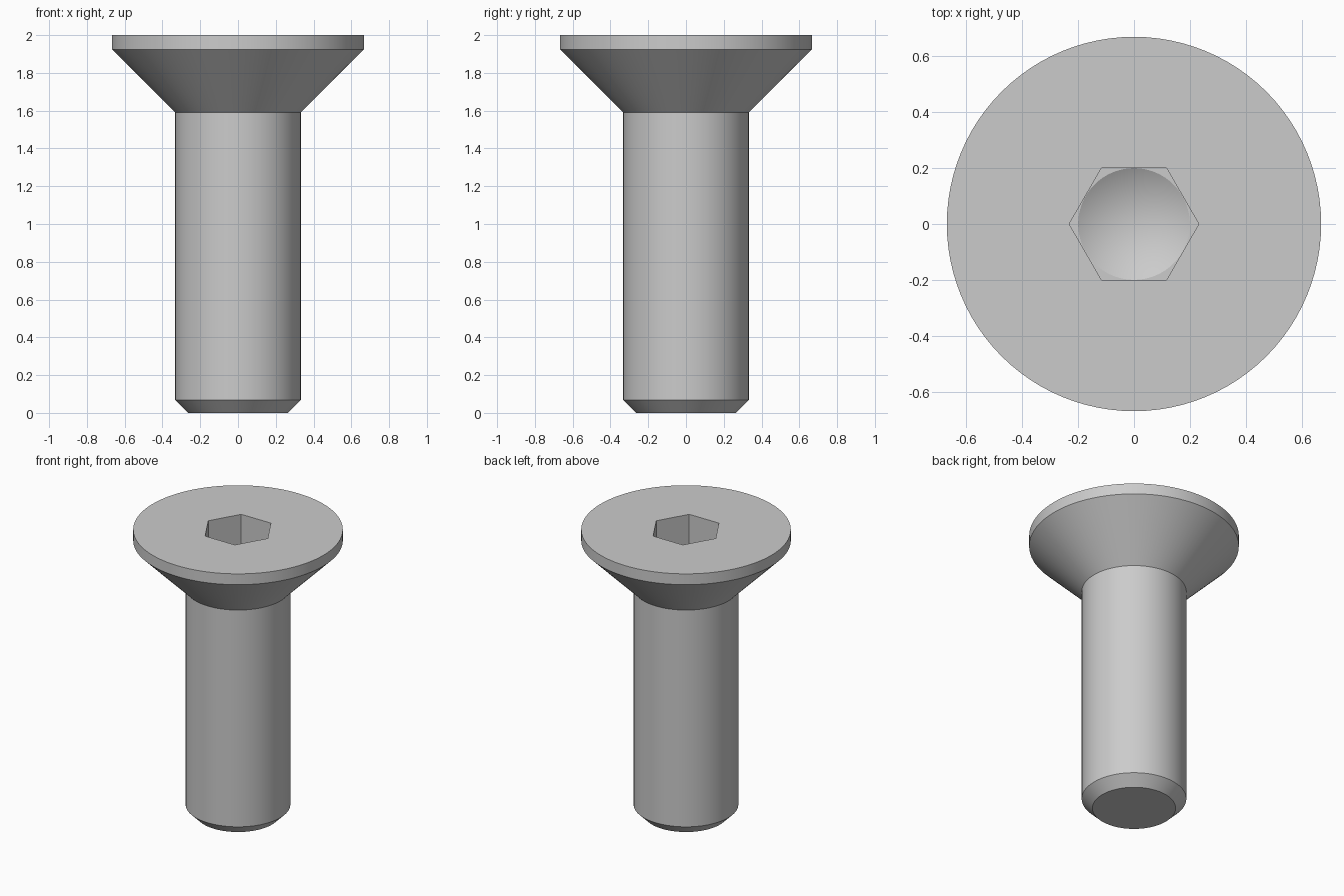
import bpy
import bmesh
import math

SEGMENTS = 96
HEX_RADIUS = 0.4 / math.sqrt(3)
SOCKET_FLOOR = 1.71

cube = bpy.data.objects.get("Cube")
if cube:
    bpy.data.objects.remove(cube, do_unlink=True)

steel = bpy.data.materials.new("grey_steel")
steel.use_nodes = True
colour = (0.6, 0.6, 0.6, 1)
steel.diffuse_color = colour
steel.node_tree.nodes["Principled BSDF"].inputs["Base Color"].default_value = colour

bm = bmesh.new()


def ring(radius, z, sides=SEGMENTS):
    """Closed loop of vertices and edges around the axis."""
    verts = [bm.verts.new((radius * math.cos(math.tau * i / sides),
                           radius * math.sin(math.tau * i / sides), z))
             for i in range(sides)]
    edges = [bm.edges.new((verts[i - 1], verts[i])) for i in range(sides)]
    return verts, edges


def wall(a, b):
    """Quads between two rings with equal side counts."""
    for i in range(len(a[0])):
        bm.faces.new((a[0][i - 1], a[0][i], b[0][i], b[0][i - 1]))


def flat_between(a, b):
    """Flat face area between an outer and an inner ring."""
    bmesh.ops.triangle_fill(bm, edges=a[1] + b[1], use_beauty=True,
                            normal=(0, 0, 1))


# Chamfered tip, shank, countersunk cone and head rim
profile = [(0.265, 0), (0.333, 0.068), (0.333, 1.59), (0.667, 1.924), (0.667, 2)]
rings = [ring(r, z) for r, z in profile]
for lower, upper in zip(rings, rings[1:]):
    wall(lower, upper)
bm.faces.new(rings[0][0])

# Hexagonal socket in the flat top
hex_top = ring(HEX_RADIUS, 2, 6)
hex_floor = ring(HEX_RADIUS, SOCKET_FLOOR, 6)
flat_between(rings[-1], hex_top)
wall(hex_top, hex_floor)

# Conical drill point at the bottom of the socket
drill = ring(0.199, SOCKET_FLOOR)
flat_between(hex_floor, drill)
tip = bm.verts.new((0, 0, SOCKET_FLOOR - 0.115))
for i in range(SEGMENTS):
    bm.faces.new((drill[0][i - 1], drill[0][i], tip))

bmesh.ops.recalc_face_normals(bm, faces=bm.faces[:])
mesh = bpy.data.meshes.new("countersunk_screw")
bm.to_mesh(mesh)
bm.free()
mesh.materials.append(steel)

screw = bpy.data.objects.new("countersunk_screw", mesh)
bpy.context.collection.objects.link(screw)
bpy.ops.object.select_all(action="DESELECT")
screw.select_set(True)
bpy.context.view_layer.objects.active = screw
bpy.ops.object.shade_smooth_by_angle(angle=math.radians(25))
